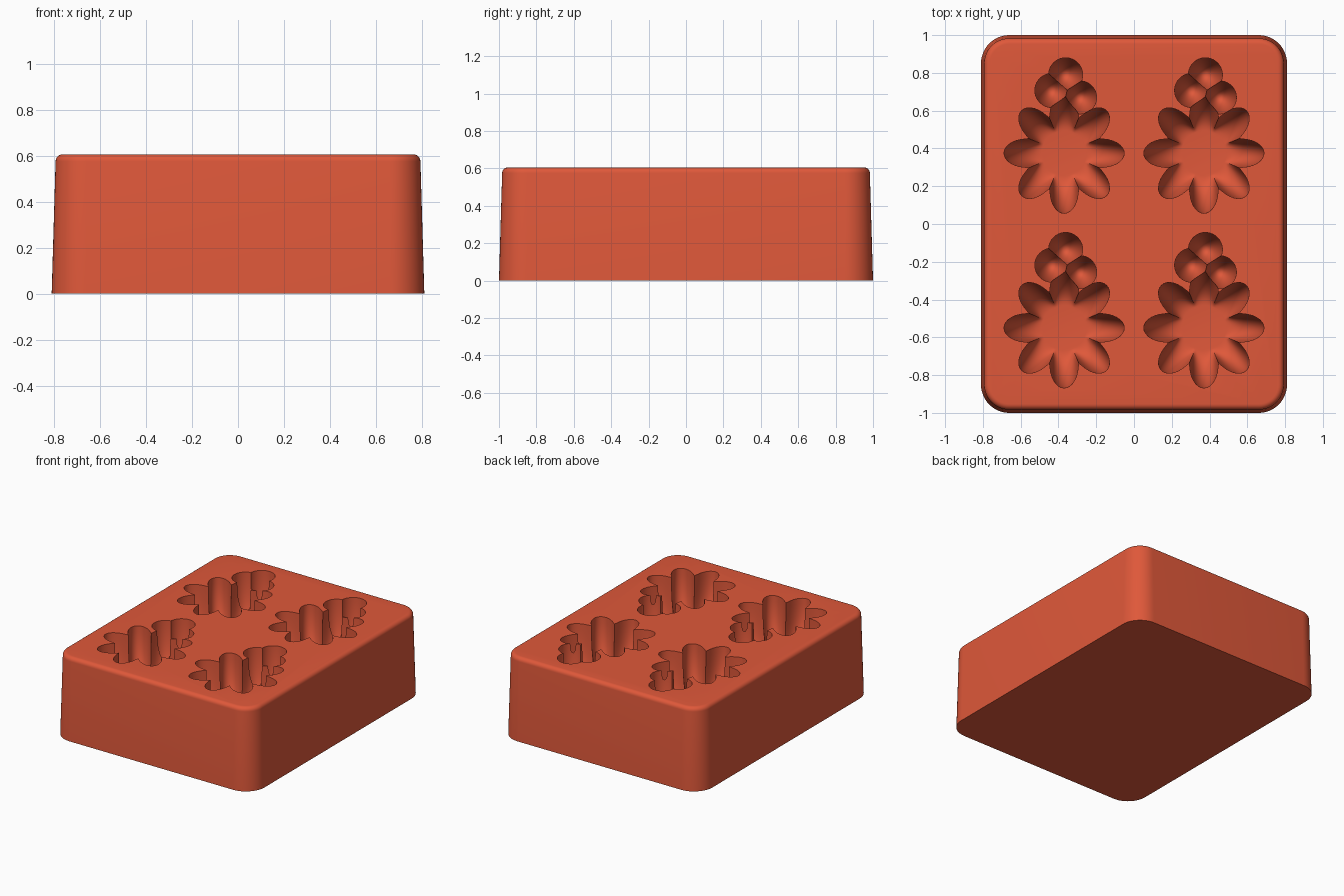
import bpy
import bmesh
from math import sin, cos, pi, radians, sqrt

if "Cube" in bpy.data.objects:
    bpy.data.objects.remove(bpy.data.objects["Cube"])

TOP = 0.605
CENTRES = [(x, y) for x in (-0.37, 0.37) for y in (0.375, -0.55)]

# Single silicone colour
silicone = bpy.data.materials.new("terracotta_silicone")
silicone.use_nodes = True
colour = (0.74, 0.098, 0.042, 1)
silicone.diffuse_color = colour
silicone.node_tree.nodes["Principled BSDF"].inputs["Base Color"].default_value = colour


def loft(bm, rings):
    """Skin a stack of closed rings and cap both ends."""
    loops = [[bm.verts.new(p) for p in ring] for ring in rings]
    for a, b in zip(loops, loops[1:]):
        for i in range(len(a)):
            j = (i + 1) % len(a)
            bm.faces.new((a[i], a[j], b[j], b[i]))
    bm.faces.new(loops[0][::-1])
    bm.faces.new(loops[-1])


def make_object(name, bm):
    bmesh.ops.recalc_face_normals(bm, faces=bm.faces)
    mesh = bpy.data.meshes.new(name)
    bm.to_mesh(mesh)
    bm.free()
    mesh.materials.append(silicone)
    obj = bpy.data.objects.new(name, mesh)
    bpy.context.collection.objects.link(obj)
    return obj


def rounded_rect(inset, z, steps=12):
    hx, hy, r = 0.81 - inset, 1.0 - inset, 0.15 - inset
    ring = []
    for q, (sx, sy) in enumerate(((1, 1), (-1, 1), (-1, -1), (1, -1))):
        for i in range(steps + 1):
            a = (q + i / steps) * pi / 2
            ring.append((sx * (hx - r) + r * cos(a), sy * (hy - r) + r * sin(a), z))
    return ring


def pit_cutter(name, offset, radius, flat, depth, segs, steps=14):
    """Rounded pits, one per cavity; radius is a function of the angle."""
    bm = bmesh.new()
    for cx, cy in CENTRES:
        rings = []
        for k in range(steps + 2):
            a = min(k, steps) / steps * pi / 2
            z = TOP - depth * cos(a) if k < steps else TOP + 0.05 * (k - steps)
            ring = []
            for i in range(segs):
                t = 2 * pi * i / segs
                r = flat + (radius(t) - flat) * sin(a)
                ring.append((cx + offset[0] + r * cos(t), cy + offset[1] + r * sin(t), z))
            rings.append(ring)
        loft(bm, rings)
    cutter = make_object(name, bm)
    cutter.hide_render = True
    return cutter


def petals(t):
    return 0.19 + 0.128 * sqrt(cos(4 * t) ** 2 + 0.005) ** 0.9


# Tapered block with a rounded top rim
bm = bmesh.new()
rim = 0.03
rings = [rounded_rect(0, 0)]
for i in range(7):
    a = i / 6 * pi / 2
    rings.append(rounded_rect(0.017 + rim * (1 - cos(a)), TOP - rim + rim * sin(a)))
loft(bm, rings)
block = make_object("mould_block", bm)

# Flower cavity and the three round buds above it
cutters = [pit_cutter("flower_cutter", (0, 0), petals, 0.12, 0.38, 128)]
buds = (((0.008, 0.415), 0.09), ((-0.065, 0.332), 0.09), ((0.085, 0.295), 0.087))
for n, (offset, r) in enumerate(buds):
    cutters.append(pit_cutter(f"bud_cutter_{n + 1}", offset, lambda t, r=r: r, 0.003, 0.33, 40))

bpy.context.view_layer.objects.active = block
block.select_set(True)
for cutter in cutters:
    mod = block.modifiers.new(cutter.name, "BOOLEAN")
    mod.operation = "DIFFERENCE"
    mod.solver = "EXACT"
    mod.object = cutter
    bpy.ops.object.modifier_apply(modifier=mod.name)
    bpy.data.objects.remove(cutter)

bpy.ops.object.shade_smooth_by_angle(angle=radians(35))
